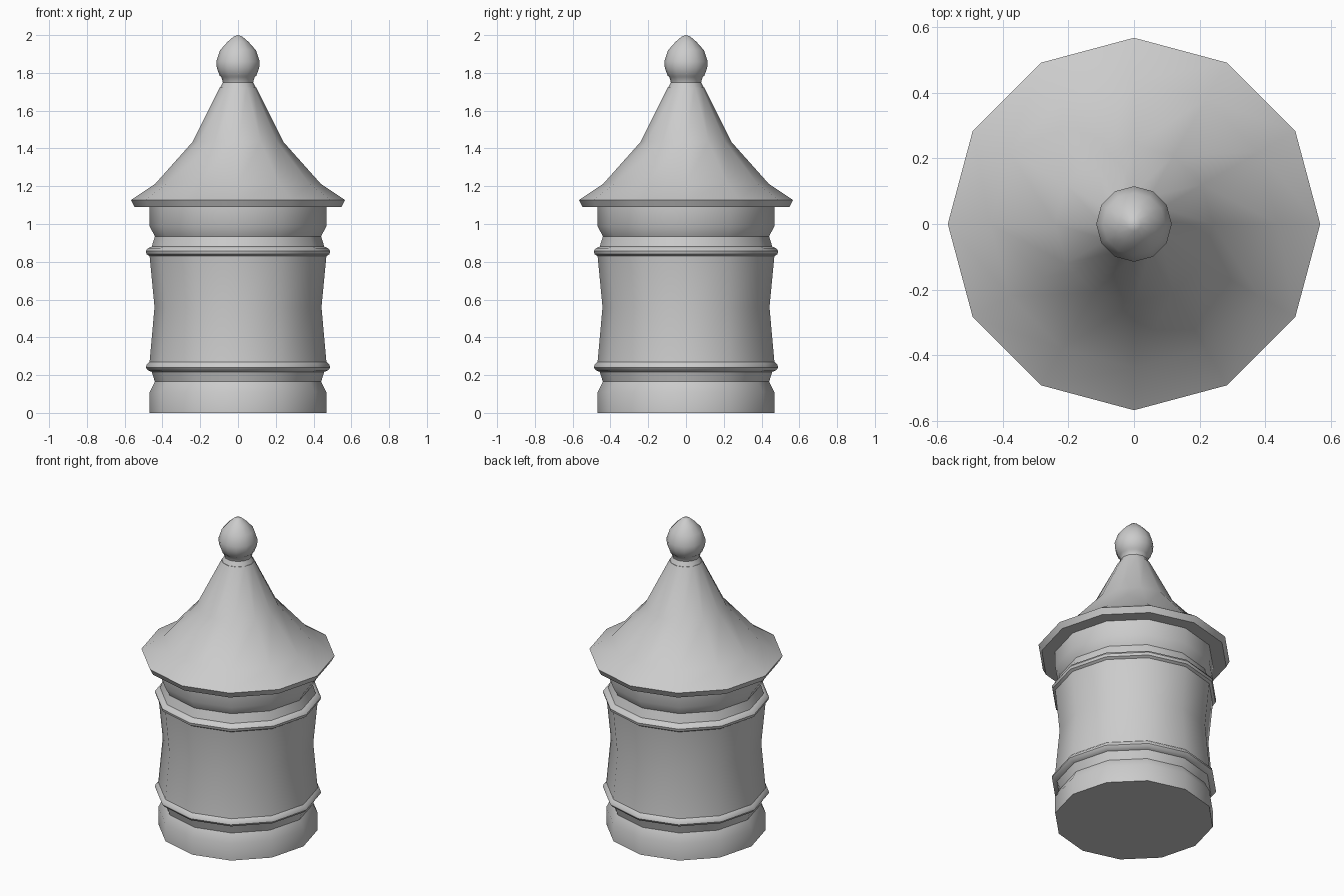
import bpy, bmesh, math

if "Cube" in bpy.data.objects:
    bpy.data.objects.remove(bpy.data.objects["Cube"])

SIDES = 12


def lathe(name, profile, cap_bottom=False):
    """Spin a (radius, height) profile around z; radius 0 makes a pole."""
    bm = bmesh.new()
    rings = []
    for r, z in profile:
        if r == 0:
            rings.append([bm.verts.new((0, 0, z))] * SIDES)
        else:
            rings.append([bm.verts.new((r * math.cos(math.tau * i / SIDES),
                                        r * math.sin(math.tau * i / SIDES), z))
                          for i in range(SIDES)])
    for low, high in zip(rings, rings[1:]):
        for i in range(SIDES):
            j = (i + 1) % SIDES
            corners = [low[i], low[j], high[j], high[i]]
            bm.faces.new(list(dict.fromkeys(corners)))
    if cap_bottom:
        bm.faces.new(rings[0][::-1])
    mesh = bpy.data.meshes.new(name)
    bm.to_mesh(mesh)
    bm.free()
    obj = bpy.data.objects.new(name, mesh)
    bpy.context.collection.objects.link(obj)
    bpy.ops.object.select_all(action='DESELECT')
    obj.select_set(True)
    bpy.context.view_layer.objects.active = obj
    bpy.ops.object.shade_smooth_by_angle(angle=math.radians(40))
    return obj


# Waisted body with two moulded bands
lathe("tower_body", [
    (0.468, 0), (0.468, 0.11), (0.44, 0.165), (0.457, 0.217),
    (0.477, 0.225), (0.488, 0.24), (0.484, 0.255), (0.468, 0.27),
    (0.442, 0.56),
    (0.468, 0.83), (0.484, 0.84), (0.488, 0.857), (0.477, 0.872),
    (0.457, 0.88), (0.44, 0.935), (0.468, 0.988), (0.468, 1.09),
], cap_bottom=True)

# Flared roof with overhanging eave
lathe("roof", [
    (0.468, 1.09), (0.548, 1.09), (0.567, 1.127), (0.438, 1.213),
    (0.24, 1.435), (0.097, 1.722), (0.08, 1.722),
])

# Pointed finial on a pinched neck
lathe("finial", [
    (0.095, 1.72), (0.08, 1.75), (0.088, 1.778), (0.097, 1.785),
    (0.112, 1.825), (0.115, 1.86), (0.095, 1.92), (0.055, 1.965),
    (0.022, 1.993), (0, 2.0),
])
